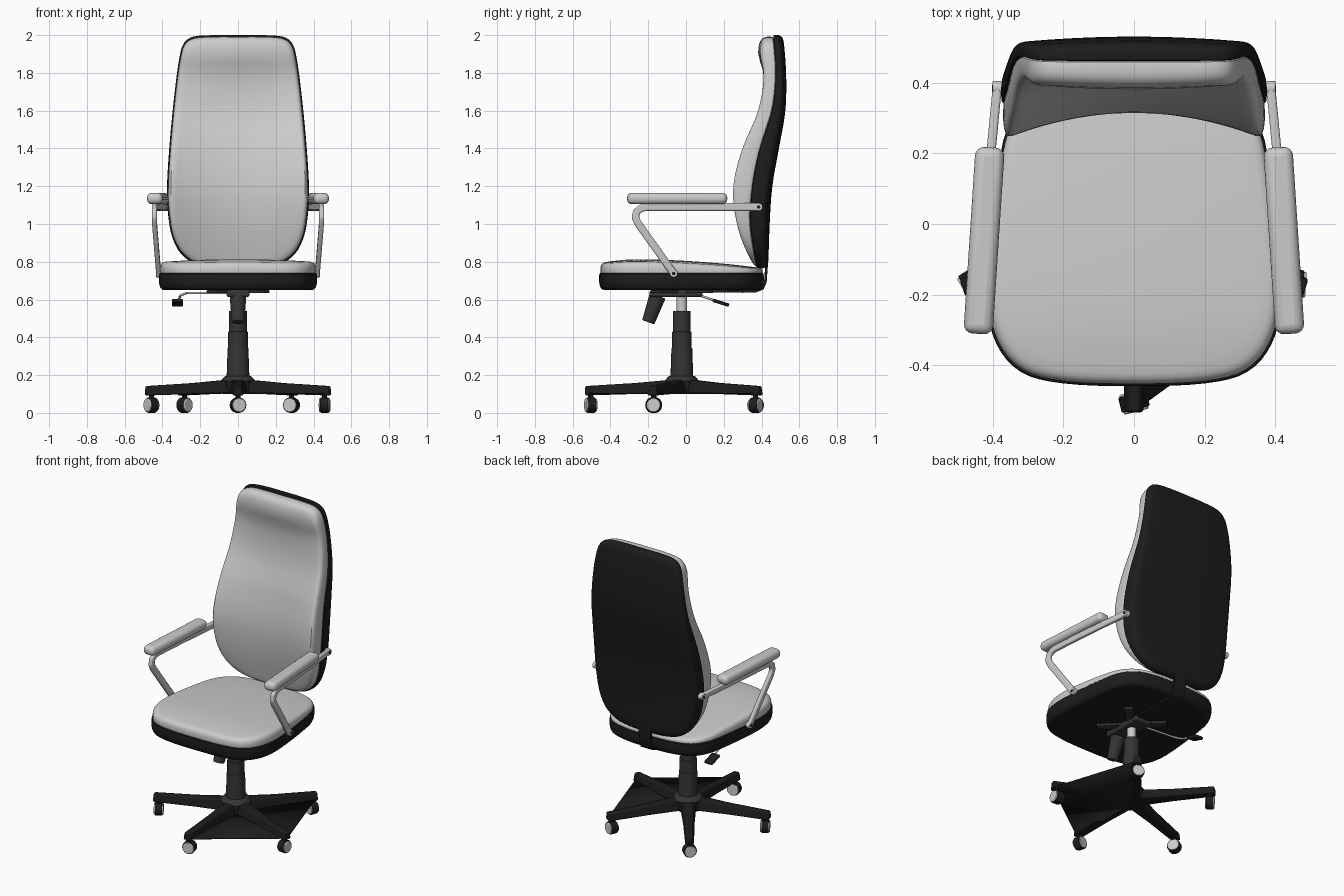
import bpy, bmesh, math
from mathutils import Vector, Matrix

if "Cube" in bpy.data.objects:
    bpy.data.objects.remove(bpy.data.objects["Cube"])


def material(name, v):
    m = bpy.data.materials.new(name)
    m.diffuse_color = (v, v, v, 1)
    m.use_nodes = True
    m.node_tree.nodes["Principled BSDF"].inputs["Base Color"].default_value = m.diffuse_color
    return m


BLACK = material("black", 0.012)
DARK = material("dark_grey", 0.035)
LIGHT = material("light_metal", 0.6)


def finish(bm, name, mat=None, bevel=0, segs=3):
    bmesh.ops.recalc_face_normals(bm, faces=bm.faces)
    me = bpy.data.meshes.new(name)
    bm.to_mesh(me)
    bm.free()
    ob = bpy.data.objects.new(name, me)
    bpy.context.collection.objects.link(ob)
    if mat:
        me.materials.append(mat)
    me.shade_smooth()
    me.set_sharp_from_angle(angle=math.radians(40))
    if bevel:
        b = ob.modifiers.new("bevel", 'BEVEL')
        b.width, b.segments = bevel, segs
    return ob


def rod(name, a, b, r1, r2=None, mat=None, bevel=0, sides=24):
    a, b = Vector(a), Vector(b)
    rot = (b - a).to_track_quat('Z', 'Y').to_matrix().to_4x4()
    bm = bmesh.new()
    bmesh.ops.create_cone(bm, cap_ends=True, segments=sides, radius1=r1,
                          radius2=r1 if r2 is None else r2, depth=(b - a).length,
                          matrix=Matrix.Translation((a + b) / 2) @ rot)
    return finish(bm, name, mat, bevel)


def box(name, loc, size, mat=None, bevel=0, rot=None, segs=3):
    bm = bmesh.new()
    m = Matrix.Translation(loc) @ (rot or Matrix()) @ Matrix.Diagonal((*size, 1))
    bmesh.ops.create_cube(bm, size=1, matrix=m)
    return finish(bm, name, mat, bevel, segs)


def strip(name, path, height, width, mat, bevel):
    """Flat bar along a path bent in the y-z plane; width runs along x."""
    pts = [Vector(p) for p in path]
    bm, prev = bmesh.new(), None
    for i, p in enumerate(pts):
        t = pts[min(i + 1, len(pts) - 1)] - pts[max(i - 1, 0)]
        n = Vector((0, -t.z, t.y)).normalized() * height / 2
        w = Vector((width / 2, 0, 0))
        ring = [bm.verts.new(c) for c in (p + n + w, p - n + w, p - n - w, p + n - w)]
        if prev:
            for k in range(4):
                bm.faces.new((prev[k], prev[k - 1], ring[k - 1], ring[k]))
        else:
            bm.faces.new(ring)
        prev = ring
    bm.faces.new(prev)
    return finish(bm, name, mat, bevel)


def interp(table, t):
    """Smooth (Hermite) lookup in a list of (t, value)."""
    t = max(table[0][0], min(table[-1][0], t))
    n = len(table)
    i = max(k for k in range(n - 1) if table[k][0] <= t)

    def slope(k):
        (a, va), (b, vb) = table[max(k - 1, 0)], table[min(k + 1, n - 1)]
        return (vb - va) / (b - a)
    (a, va), (b, vb) = table[i], table[i + 1]
    h, u = b - a, (t - a) / (b - a)
    return (va * (2*u**3 - 3*u*u + 1) + vb * (3*u*u - 2*u**3)
            + h * (slope(i) * (u**3 - 2*u*u + u) + slope(i + 1) * (u**3 - u*u)))


def outline(half, steps=4):
    """Closed smooth outline from its right half."""
    pts = [Vector(p) for p in half + [(-x, v) for x, v in half[-2:0:-1]]]
    n, out = len(pts), []
    for i in range(n):
        p0, p1, p2, p3 = (pts[(i + k) % n] for k in (-1, 0, 1, 2))
        for s in range(steps):
            t = s / steps
            out.append(0.5 * (2*p1 + (p2 - p0)*t + (2*p0 - 5*p1 + 4*p2 - p3)*t*t
                              + (3*p1 - p0 - 3*p2 + p3)*t**3))
    return out


PROFILE = [(0.9, 0), (0.985, 0), (0.997, 0.05), (1, 0.2), (1, 0.5), (0.993, 0.72), (0.98, 0.87),
           (0.96, 0.96), (0.93, 1)] + [(s / 100, 1) for s in range(86, 5, -8)]


def pad(name, shape, centre, scale, warp, mat=None):
    """Domed half-shell: rings of the outline; warp(u, v, depth) gives the point."""
    bm, prev, c = bmesh.new(), None, Vector((0, centre))
    for s, d in PROFILE:
        ring = [bm.verts.new(warp(*(c + (p - c) * s * scale), d)) for p in shape]
        if prev:
            for k in range(len(ring)):
                bm.faces.new((prev[k - 1], prev[k], ring[k], ring[k - 1]))
        prev = ring
    bm.faces.new(prev)
    return finish(bm, name, mat)


# Seat: black pan and grey cushion
seat = outline([(0, -.46), (.2, -.452), (.32, -.42), (.39, -.34), (.418, -.22), (.41, -.05),
                (.39, .12), (.36, .27), (.29, .365), (.16, .405), (0, .412)])
TOP = [(-.46, .795), (-.3, .812), (-.1, .81), (.2, .79), (.42, .765)]
pad("seat_pan", seat, -.02, 1, lambda x, y, d: (x, y, .74 - d * .09), BLACK)
pad("seat_cushion", seat, -.02, .985,
    lambda x, y, d: (x, y, .735 + d * (interp(TOP, y) - .015 * (x / .42)**2 - .735)))

# Backrest: black shell and grey cushion sharing a curved seam
back = outline([(0, .765), (.12, .767), (.22, .785), (.3, .84), (.348, .93), (.37, 1.05),
                (.376, 1.2), (.36, 1.45), (.335, 1.7), (.312, 1.87), (.288, 1.955), (.235, 1.992),
                (.12, 2.0), (0, 2.0)])
SEAM = [(.76, .375), (1, .34), (1.2, .35), (1.4, .39), (1.6, .455), (1.8, .475), (2, .462)]
FRONT = [(.76, .32), (1, .26), (1.2, .245), (1.4, .29), (1.6, .375), (1.78, .41), (1.9, .402), (2, .41)]
REAR = [(.76, .435), (1, .443), (1.2, .457), (1.4, .492), (1.6, .526), (1.8, .53), (2, .515)]
HOLLOW = [(.76, .05), (1.2, .072), (1.4, .06), (1.6, .03), (1.8, 0), (1.9, -.02), (2, -.015)]


def back_front(x, z, d):
    s = interp(SEAM, z)
    f = interp(FRONT, z) + interp(HOLLOW, z) * (1 - (x / .36)**2)
    return (x, s + d * (f - s), z)


def back_rear(x, z, d):
    s = interp(SEAM, z)
    return (x, s + d * (interp(REAR, z) - .02 * (x / .37)**2 - s), z)


pad("back_shell", back, 1.38, 1, back_rear, BLACK)
pad("back_cushion", back, 1.39, .985, back_front)

# Armrests
for side, sx in (("right", 1), ("left", -1)):
    box(side + "_arm_pad", (sx * .425, -.047, 1.135), (.083, .53, .06), None, .026,
        Matrix.Rotation(sx * .065, 4, 'Z'), 4)
    path = [(.388, .385, 1.09), (.425, 0, 1.09), (.44, -.2, 1.09), (.442, -.235, 1.085),
            (.443, -.262, 1.065), (.443, -.268, 1.035), (.442, -.255, 1.005), (.42, -.065, .738)]
    path = [(sx * x, y, z) for x, y, z in path]
    strip(side + "_arm_bar", path, .04, .026, LIGHT, .008)
    for k in (0, -1):
        p, w = Vector(path[k]), Vector((sx, 0, 0))
        rod(side + "_arm_end", p - w * .03, p + w * .013, .021, mat=LIGHT, bevel=.004)
        rod(side + "_arm_bolt", p, p + w * .015, .009, mat=BLACK)

# Mechanism plate, back support, tension knob and lever
C = -.022
box("mechanism_housing", (0, C - .03, .632), (.12, .28, .036), DARK, .01)
for a in (-45, 45):
    box("mounting_arm", (0, C, .642), (.42, .055, .016), DARK, .005,
        Matrix.Rotation(math.radians(a), 4, 'Z'))
strip("back_support", [(0, .02, .645), (0, .3, .643), (0, .37, .645), (0, .405, .658), (0, .42, .69),
                       (0, .425, .76), (0, .43, .82)], .014, .09, BLACK, .003)
rod("tension_knob", (0, -.15, .62), (0, -.2, .48), .044, .034, DARK, .006)
lever = [(-.03, .02, .635), (-.27, .04, .635), (-.305, .07, .622), (-.315, .16, .593)]
for a, b in zip(lever, lever[1:]):
    rod("lever_rod", a, b, .006, mat=LIGHT, sides=12)
box("lever_paddle", (-.32, .185, .583), (.058, .09, .018), BLACK, .006,
    Matrix.Rotation(-.3, 4, 'X'))

# Gas lift column
rod("gas_piston", (0, C, .52), (0, C, .635), .027, mat=LIGHT)
rod("column_upper", (0, C, .4), (0, C, .54), .047, mat=DARK, bevel=.004)
rod("column_middle", (0, C, .33), (0, C, .43), .052, mat=DARK, bevel=.004)
rod("column_lower", (0, C, .17), (0, C, .345), .061, .055, DARK, .004)
rod("hub_collar", (0, C, .165), (0, C, .195), .095, .07, DARK, .006)
rod("hub", (0, C, .1), (0, C, .17), .085, mat=BLACK, bevel=.006)

# Five-legged base with twin-wheel casters
tips = []
for i in range(5):
    a = math.radians(-90 + 72 * i)
    d, n, o = Vector((math.cos(a), math.sin(a), 0)), Vector((-math.sin(a), math.cos(a), 0)), Vector((0, C, 0))
    bm, rings = bmesh.new(), []
    for r, w, z0, z1 in ((.03, .05, .105, .178), (.25, .036, .1, .158), (.512, .028, .092, .142)):
        rings.append([bm.verts.new(o + d * r + n * s * w * k + Vector((0, 0, z)))
                      for s, z, k in ((1, z0, 1), (1, z1, .65), (-1, z1, .65), (-1, z0, 1))])
    bm.faces.new(rings[0])
    bm.faces.new(rings[-1])
    for p, q in zip(rings, rings[1:]):
        for k in range(4):
            bm.faces.new((p[k - 1], p[k], q[k], q[k - 1]))
    finish(bm, "base_leg", BLACK, .008, 2)
    tips.append(o + d * .51)
    c = o + d * .482 + Vector((0, 0, .041))
    ax = Matrix.Rotation(.25, 3, 'Z') @ d
    rod("caster_stem", c, c + Vector((0, 0, .06)), .014, mat=BLACK, sides=12)
    rod("caster_hood", c - ax * .022, c + ax * .022, .041, mat=BLACK, bevel=.004)
    for s in (1, -1):
        rod("caster_wheel", c + ax * s * .016, c + ax * s * .029, .036, mat=LIGHT, bevel=.004)

# Flat web between the front, right and rear-right legs
bm = bmesh.new()
hub, p, q, r = (bm.verts.new((v.x, v.y, .105)) for v in (Vector((0, C)), *tips[:3]))
bm.faces.new((hub, p, q))
bm.faces.new((hub, q, r))
web = finish(bm, "base_web", BLACK)
web.modifiers.new("thickness", 'SOLIDIFY').thickness = .006
